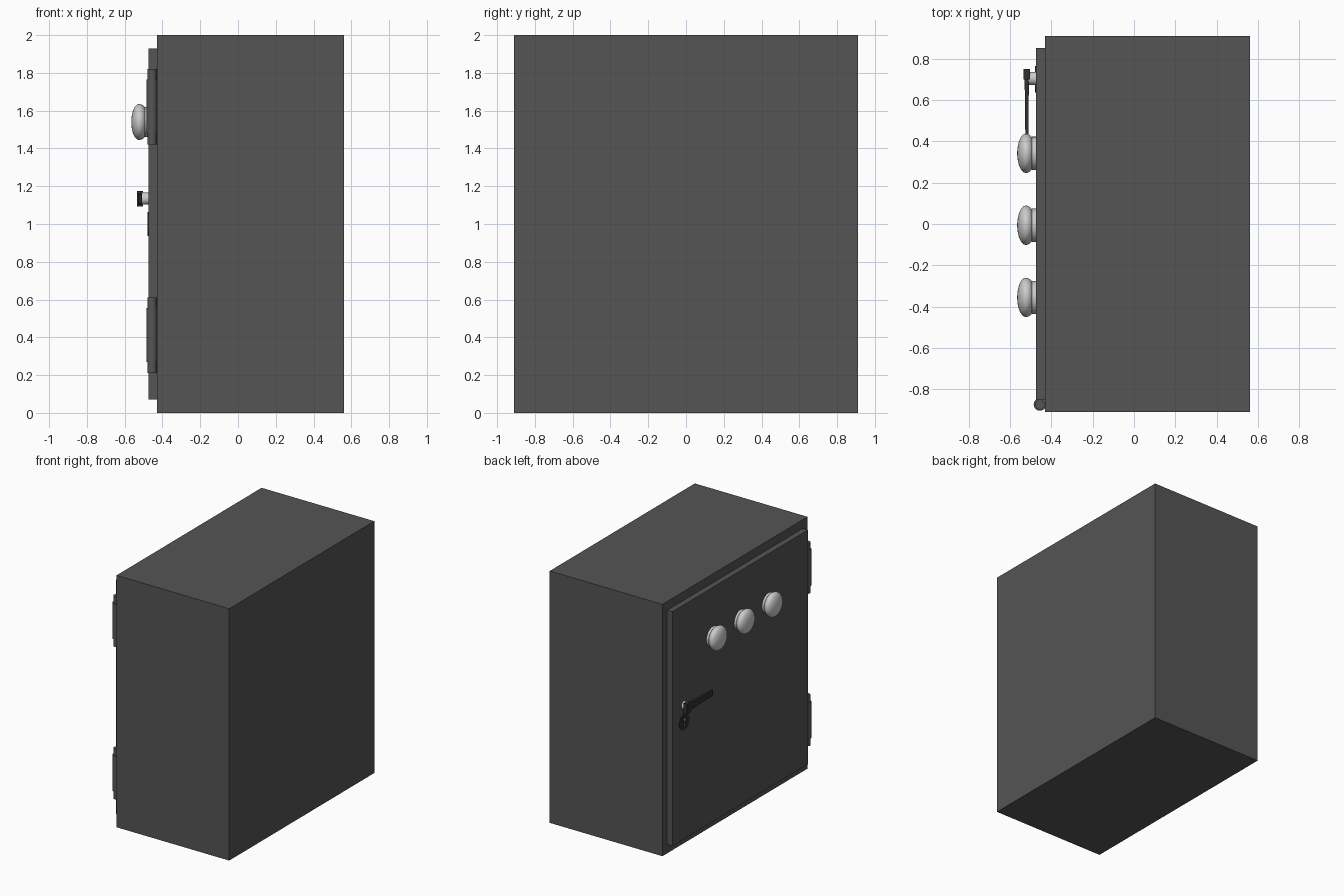
import bpy, bmesh, math
from mathutils import Matrix, Vector

if "Cube" in bpy.data.objects:
    bpy.data.objects.remove(bpy.data.objects["Cube"])


def material(name, v):
    m = bpy.data.materials.new(name)
    m.diffuse_color = (v, v, v, 1)
    m.use_nodes = True
    m.node_tree.nodes["Principled BSDF"].inputs["Base Color"].default_value = m.diffuse_color
    return m


DARK = material("dark_steel", 0.09)
BLACK = material("black_iron", 0.03)
LIGHT = material("bright_metal", 0.6)


def make(name, bm, mat=None, smooth=False):
    bmesh.ops.recalc_face_normals(bm, faces=bm.faces)
    me = bpy.data.meshes.new(name)
    bm.to_mesh(me)
    bm.free()
    ob = bpy.data.objects.new(name, me)
    bpy.context.collection.objects.link(ob)
    if mat:
        me.materials.append(mat)
    if smooth:
        bpy.ops.object.select_all(action='DESELECT')
        ob.select_set(True)
        bpy.context.view_layer.objects.active = ob
        bpy.ops.object.shade_smooth_by_angle(angle=math.radians(35))
    return ob


def box(name, x, y, z, mat):
    bm = bmesh.new()
    size = [b - a for a, b in (x, y, z)]
    mid = [(a + b) / 2 for a, b in (x, y, z)]
    bmesh.ops.create_cube(bm, size=1, matrix=Matrix.Translation(mid) @ Matrix.Diagonal((*size, 1)))
    return make(name, bm, mat)


def lathe(name, profile, loc, axis, mat, n=32):
    """Revolve (radius, distance) points about the axis through loc."""
    rot = Vector((0, 0, 1)).rotation_difference(Vector(axis)).to_matrix().to_4x4()
    bm = bmesh.new()
    vs = [bm.verts.new((r, 0, h)) for r, h in profile]
    es = [bm.edges.new(p) for p in zip(vs, vs[1:])]
    bmesh.ops.spin(bm, geom=vs + es, cent=(0, 0, 0), axis=(0, 0, 1),
                   angle=2 * math.pi, steps=n, use_duplicate=False)
    bmesh.ops.remove_doubles(bm, verts=bm.verts, dist=1e-5)
    bm.transform(Matrix.Translation(loc) @ rot)
    return make(name, bm, mat, True)


def prism(name, outline, x0, x1, mat):
    """Extrude a (y, z) outline along x."""
    bm = bmesh.new()
    f = bm.faces.new([bm.verts.new((x0, y, z)) for y, z in outline])
    ext = bmesh.ops.extrude_face_region(bm, geom=[f])
    for v in ext['geom']:
        if isinstance(v, bmesh.types.BMVert):
            v.co.x = x1
    return make(name, bm, mat)


# Cabinet and door
box("cabinet_body", (-0.43, 0.56), (-0.91, 0.91), (0, 2), DARK)
door = box("door", (-0.475, -0.43), (-0.85, 0.85), (0.07, 1.93), DARK)

# Lock plate with keyhole cut through into the door
plate = lathe("lock_plate", [(0, 0), (0.064, 0), (0.064, 0.004), (0, 0.004)],
              (-0.475, 0.70, 1.0), (-1, 0, 0), BLACK)
arc = [math.radians(-60 + 300 * i / 12) for i in range(13)]
hole = [(0.70 + 0.018 * math.cos(a), 1.018 + 0.018 * math.sin(a)) for a in arc]
hole += [(0.683, 0.963), (0.717, 0.963)]
cutter = prism("keyhole_cutter", hole, -0.50, -0.45, None)
cutter.hide_render = True
for ob in (door, plate):
    m = ob.modifiers.new("keyhole", 'BOOLEAN')
    m.operation = 'DIFFERENCE'
    m.object = cutter
    m.solver = 'EXACT'
    bpy.context.view_layer.objects.active = ob
    bpy.ops.object.modifier_apply(modifier=m.name)
bpy.data.objects.remove(cutter)

# Dial knobs
knob = [(0, 0), (0.08, 0), (0.08, 0.018), (0.078, 0.02)]
for i in range(17):
    a = math.radians(-60 + 150 * i / 16)
    depth = 0.035 if a < 0 else 0.042
    knob.append((max(0, 0.095 * math.cos(a) if a >= 0 else 0.075 + 0.02 * (math.cos(a) - 0.5) * 2),
                 0.048 + depth * math.sin(a)))
knob[-1] = (0, 0.09)
for i, y in enumerate((0.342, -0.006, -0.355)):
    lathe(f"dial_knob_{i + 1}", knob, (-0.475, y, 1.54), (-1, 0, 0), LIGHT, 40)

# Handle: shaft, head and tapered lever
lathe("handle_shaft", [(0, 0), (0.032, 0), (0.032, 0.035), (0, 0.035)],
      (-0.475, 0.704, 1.134), (-1, 0, 0), LIGHT)
box("handle_head", (-0.534, -0.504), (0.70, 0.75), (1.093, 1.175), BLACK)
lever = box("handle_lever", (-0.529, -0.508), (0.41, 0.70), (1.104, 1.164), BLACK)
for v in lever.data.vertices:
    if v.co.y < 0.5:
        v.co.x = -0.5185 + (v.co.x + 0.5185) * 0.65
        v.co.z = 1.134 + (v.co.z - 1.134) * 0.75

# Hinges: thick barrel with thinner pin ends
for label, z in (("lower", 0.21), ("upper", 1.42)):
    lathe(f"{label}_hinge",
          [(0, 0), (0.024, 0), (0.024, 0.06), (0.03, 0.06), (0.03, 0.345),
           (0.024, 0.345), (0.024, 0.40), (0, 0.40)],
          (-0.455, -0.873, z), (0, 0, 1), DARK, 24)
